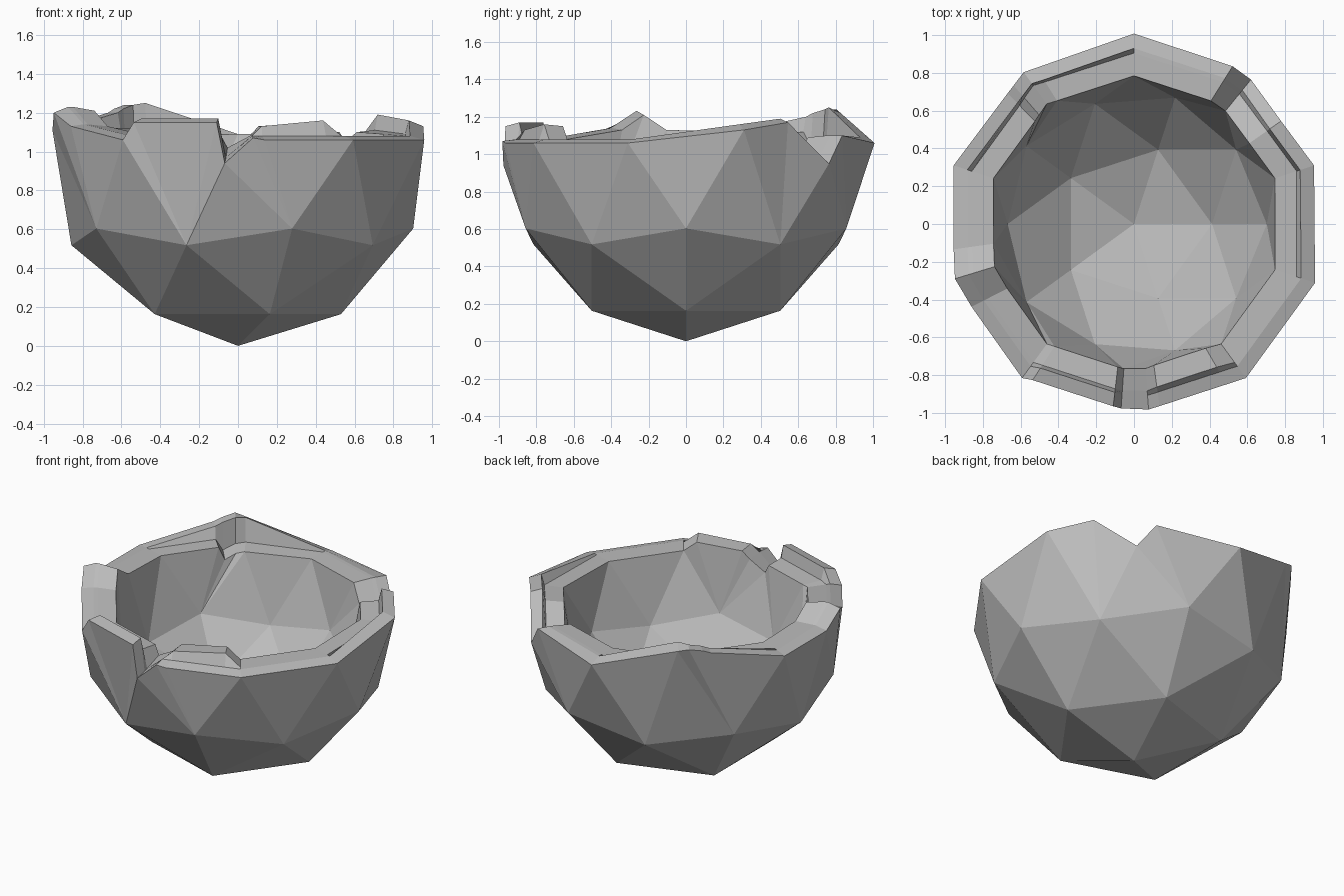
import bpy
import bmesh
from math import radians, degrees, cos, sin, atan2
from mathutils import Matrix, Vector

if "Cube" in bpy.data.objects:
    bpy.data.objects.remove(bpy.data.objects["Cube"])

CENTRE_Z = 1.092
RIM_Z = 1.06
RADIUS = 1.008
INNER = 0.78
# Distance from the axis of the outer lip, crest, step and inner edge
RINGS = (1, 0.925, 0.9, INNER)

# Broken rim: angle, then heights (hundredths) on each of the four rings
RIM = [
    (18, 113, 116, 109, 109), (35, 117, 119, 111, 110), (51, 95, 97, 97, 99),
    (58, 110, 110, 110, 109), (90, 106, 109, 109, 109), (122, 122, 125, 109, 108),
    (126, 124, 124, 107, 106), (131, 122, 122, 104, 103), (134, 120, 120, 112, 112),
    (162, 111, 112, 112, 112), (188, 111, 113, 113, 113), (197, 120, 123, 123, 121),
    (207, 113, 114, 114, 113), (234, 106, 108, 108, 108), (237, 115, 117, 109, 108),
    (263.5, 115, 117, 109, 108), (266, 94, 96, 97, 102), (274.5, 107, 108, 108, 108),
    (278, 106, 108, 113, 113), (300, 106, 108, 116, 115), (306, 106, 108, 108, 108),
    (342, 106, 108, 108, 108),
]


def angle_of(v):
    return round(degrees(atan2(v.co.y, v.co.x)), 2) % 360


def half_bowl(bm, scale):
    """Faceted lower cap; returns its open edge sorted by angle."""
    ball = bmesh.new()
    bmesh.ops.create_icosphere(ball, subdivisions=2, radius=1)
    upper = [v for v in ball.verts if v.co.z > -0.3]
    bmesh.ops.delete(ball, geom=upper, context="VERTS")
    place = (Matrix.Translation((0, 0, CENTRE_Z))
             @ Matrix.Diagonal((RADIUS * scale, RADIUS * scale, CENTRE_Z * scale, 1))
             @ Matrix.Rotation(radians(180), 4, "Z"))
    ball.transform(place)
    copies = {v: bm.verts.new(v.co) for v in ball.verts}
    for face in ball.faces:
        bm.faces.new([copies[v] for v in face.verts])
    edge = [copies[v] for v in ball.verts if v.is_boundary]
    ball.free()
    return sorted(edge, key=angle_of)


def rim_loop(bm, column, scale):
    """Ring of points on a ten-sided outline with uneven heights."""
    loop = []
    for angle, *heights in RIM:
        z = heights[column] / 100
        r = RADIUS * cos(radians(18)) / cos(radians((angle - 18) % 36 - 18))
        r *= scale * (1 - 0.08 * abs(z - RIM_Z))
        t = radians(angle)
        loop.append(bm.verts.new(Vector((r * cos(t), r * sin(t), z))))
    return loop


def stitch(bm, low, high):
    """Fill between two loops with triangles, taking the shorter diagonal."""
    i = j = 0
    n, m = len(low), len(high)
    while i < n or j < m:
        a, b = low[i % n], high[j % m]
        a2, b2 = low[(i + 1) % n], high[(j + 1) % m]
        step_low = (a2.co - b.co).length < (b2.co - a.co).length
        if j == m or (i < n and step_low):
            bm.faces.new((a, a2, b))
            i += 1
        else:
            bm.faces.new((a, b2, b))
            j += 1


def band(bm, first, second):
    n = len(first)
    for k in range(n):
        bm.faces.new((first[k], first[(k + 1) % n], second[(k + 1) % n], second[k]))


# Outer and inner shells joined across the rim
bm = bmesh.new()
outer_edge = half_bowl(bm, 1)
inner_edge = half_bowl(bm, INNER)
loops = [rim_loop(bm, column, scale) for column, scale in enumerate(RINGS)]
stitch(bm, outer_edge, loops[0])
for first, second in zip(loops, loops[1:]):
    band(bm, first, second)
stitch(bm, inner_edge, loops[-1])
bmesh.ops.recalc_face_normals(bm, faces=bm.faces)

mesh = bpy.data.meshes.new("broken_shell")
bm.to_mesh(mesh)
bm.free()
shell = bpy.data.objects.new("broken_shell", mesh)
bpy.context.collection.objects.link(shell)

# Plain grey stone
grey = bpy.data.materials.new("grey")
grey.use_nodes = True
colour = (0.5, 0.5, 0.5, 1)
grey.diffuse_color = colour
grey.node_tree.nodes["Principled BSDF"].inputs["Base Color"].default_value = colour
mesh.materials.append(grey)
